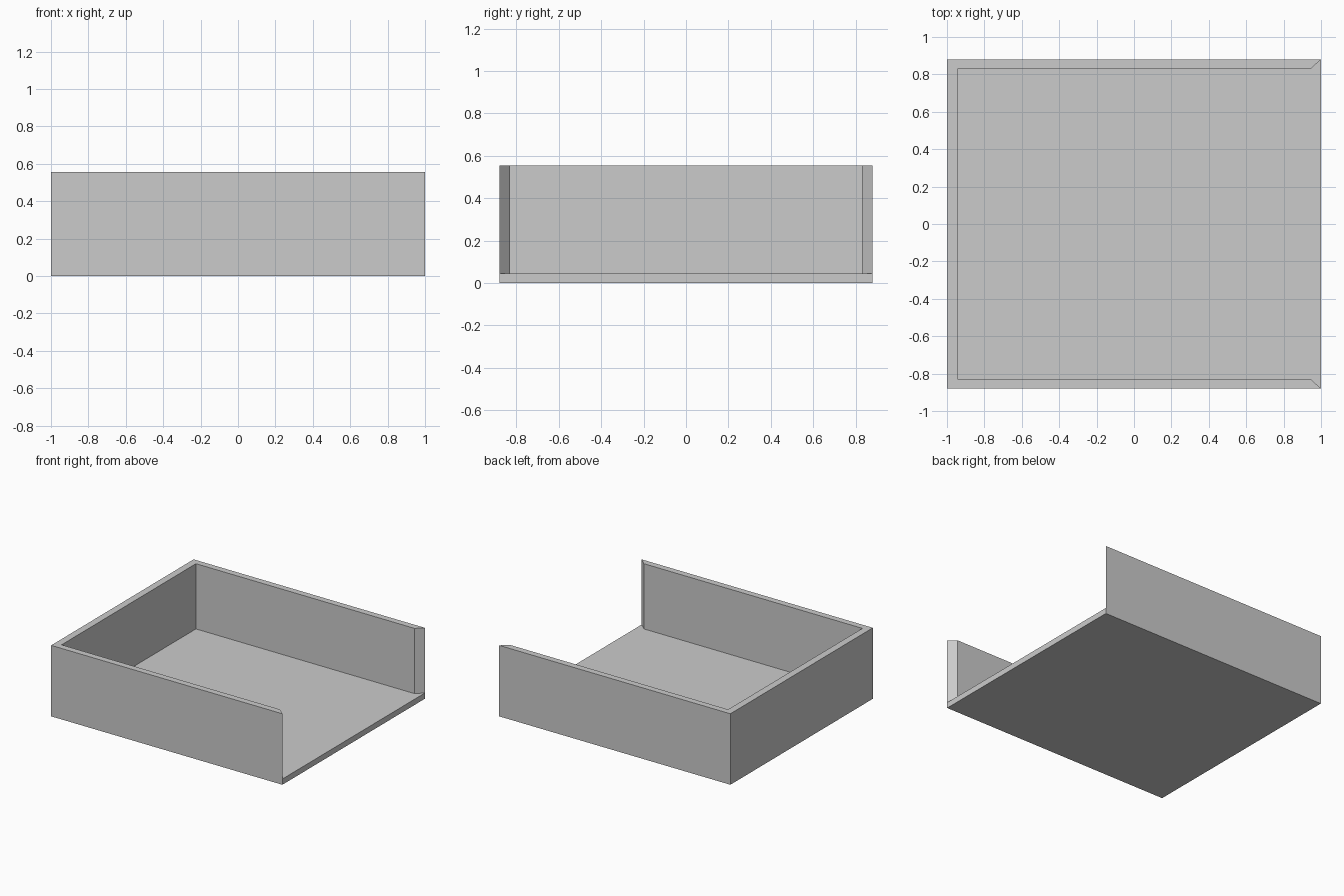
import bpy
import bmesh
import math

cube = bpy.data.objects.get("Cube")
if cube:
    bpy.data.objects.remove(cube, do_unlink=True)

HALF_X, HALF_Y = 1.0, 0.88
INNER_X, INNER_Y = 0.945, 0.83
FLOOR_TOP, RIM = 0.045, 0.555

# Plain grey material
grey = bpy.data.materials.new("grey")
grey.use_nodes = True
colour = (0.6, 0.6, 0.6, 1.0)
grey.diffuse_color = colour
grey.node_tree.nodes["Principled BSDF"].inputs["Base Color"].default_value = colour


def rectangle(bm, x, y, z):
    return [bm.verts.new((sx * x, sy * y, z))
            for sx, sy in ((-1, -1), (1, -1), (1, 1), (-1, 1))]


bm = bmesh.new()

# Floor slab, its top divided into a mitred border and a centre
base = rectangle(bm, HALF_X, HALF_Y, 0)
outer = rectangle(bm, HALF_X, HALF_Y, FLOOR_TOP)
inner = rectangle(bm, INNER_X, INNER_Y, FLOOR_TOP)
bm.faces.new(base[::-1])
bm.faces.new(inner)
border = []
for i in range(4):
    j = (i + 1) % 4
    bm.faces.new((base[i], base[j], outer[j], outer[i]))
    border.append(bm.faces.new((outer[i], outer[j], inner[j], inner[i])))

# Front, back and left walls raised from the border; the +x side stays open
walls = [border[0], border[2], border[3]]
raised = bmesh.ops.extrude_face_region(bm, geom=walls)
top = [v for v in raised["geom"] if isinstance(v, bmesh.types.BMVert)]
bmesh.ops.translate(bm, verts=top, vec=(0, 0, RIM - FLOOR_TOP))
bmesh.ops.delete(bm, geom=[f for f in walls if f.is_valid], context="FACES")

# Merge flush faces so each panel is one clean surface
bmesh.ops.dissolve_limit(bm, angle_limit=math.radians(1),
                         verts=bm.verts[:], edges=bm.edges[:])
bmesh.ops.recalc_face_normals(bm, faces=bm.faces[:])

mesh = bpy.data.meshes.new("open_tray")
bm.to_mesh(mesh)
bm.free()
mesh.materials.append(grey)
tray = bpy.data.objects.new("open_tray", mesh)
bpy.context.collection.objects.link(tray)
